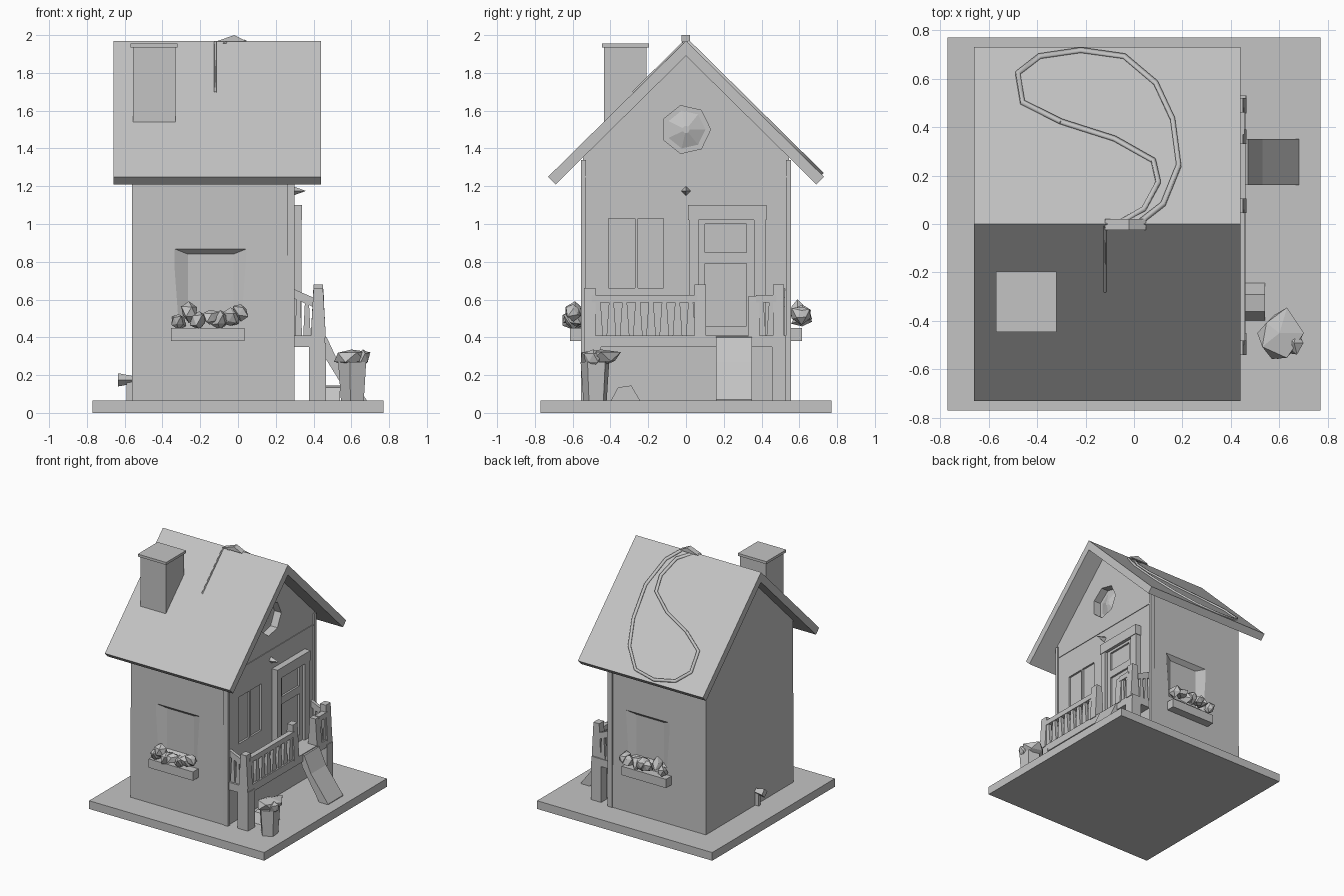
import bpy, bmesh, math, random
from mathutils import Vector, Matrix

random.seed(4)
cube = bpy.data.objects.get("Cube")
if cube:
    bpy.data.objects.remove(cube, do_unlink=True)

grey = bpy.data.materials.new("plain_grey")
grey.use_nodes = True
COLOUR = (0.55, 0.55, 0.55, 1)
grey.diffuse_color = COLOUR
for node in grey.node_tree.nodes:
    if node.type == 'BSDF_PRINCIPLED':
        node.inputs["Base Color"].default_value = COLOUR


def finish(name, bm):
    bmesh.ops.recalc_face_normals(bm, faces=bm.faces)
    mesh = bpy.data.meshes.new(name)
    bm.to_mesh(mesh)
    bm.free()
    mesh.materials.append(grey)
    ob = bpy.data.objects.new(name, mesh)
    bpy.context.collection.objects.link(ob)
    return ob


def prism(name, profile, a, b, axis="x"):
    """Extrude a profile of (y, z) along x, or of (x, z) along y."""
    bm = bmesh.new()
    place = (lambda p, t: (t, *p)) if axis == "x" else (lambda p, t: (p[0], t, p[1]))
    ends = [[bm.verts.new(place(p, t)) for p in profile] for t in (a, b)]
    for ring in ends:
        bm.faces.new(ring)
    n = len(profile)
    for i in range(n):
        j = (i + 1) % n
        bm.faces.new((ends[0][i], ends[0][j], ends[1][j], ends[1][i]))
    return finish(name, bm)


def box(name, x, y, z):
    return prism(name, [(y[0], z[0]), (y[1], z[0]), (y[1], z[1]), (y[0], z[1])], *x)


def cone(name, centre, r1, r2, depth, sides, direction=(0, 0, 1), turn=0.0):
    bm = bmesh.new()
    aim = Vector((0, 0, 1)).rotation_difference(Vector(direction)).to_matrix().to_4x4()
    bmesh.ops.create_cone(bm, cap_ends=True, segments=sides, radius1=r1, radius2=r2, depth=depth,
                          matrix=Matrix.Translation(centre) @ aim @ Matrix.Rotation(turn, 4, 'Z'))
    return finish(name, bm)


def clump(name, centre, size, jitter=0.3):
    """Crumpled low-poly foliage."""
    bm = bmesh.new()
    bmesh.ops.create_icosphere(bm, subdivisions=1, radius=1)
    for v in bm.verts:
        v.co *= 1 + random.uniform(-jitter, jitter * 0.5)
        v.co = Vector(c + s * k for c, s, k in zip(centre, size, v.co))
    return finish(name, bm)


def cut(target, cutter):
    mod = target.modifiers.new(cutter.name, 'BOOLEAN')
    mod.operation = 'DIFFERENCE'
    mod.solver = 'EXACT'
    mod.object = cutter
    cutter.hide_render = True
    cutter.hide_set(True)


# Ground slab, house walls and roof
box("ground_slab", (-.77, .77), (-.77, .77), (0, .065))
walls = prism("house_walls", [(-.55, .05), (.55, .05), (.545, 1.38), (0, 1.92), (-.545, 1.38)], -.56, .29)
RIDGE, SLOPE = 1.97, .986
prism("roof", [(-.73, 1.25), (0, RIDGE), (.73, 1.25), (.69, 1.21), (0, 1.89), (-.69, 1.21)], -.66, .44)

# Chimney with a thin cap
box("chimney", (-.555, -.33), (-.435, -.21), (1.5, 1.94))
box("chimney_cap", (-.57, -.32), (-.445, -.195), (1.935, 1.955))

# Thin raised trails on the roof
def roof_trail(name, points, thick):
    curve = bpy.data.curves.new(name, 'CURVE')
    curve.dimensions = '3D'
    curve.bevel_depth = thick
    curve.bevel_resolution = 0
    spline = curve.splines.new('POLY')
    spline.points.add(len(points) - 1)
    for p, (x, y) in zip(spline.points, points):
        p.co = (x, y, RIDGE - abs(y) * SLOPE + .004, 1)
    curve.materials.append(grey)
    ob = bpy.data.objects.new(name, curve)
    bpy.context.collection.objects.link(ob)
    bpy.ops.object.select_all(action='DESELECT')
    ob.select_set(True)
    bpy.context.view_layer.objects.active = ob
    bpy.ops.object.convert(target='MESH')

roof_trail("roof_trail", [(-.3, .42), (-.46, .5), (-.48, .62), (-.39, .69), (-.22, .715), (-.04, .69),
                          (.09, .58), (.16, .43), (.185, .24), (.12, .08), (.03, .01)], .014)
roof_trail("roof_trail_inner", [(-.3, .42), (-.08, .35), (.08, .26), (.1, .17), (.04, .06), (-.08, -.01)], .014)
roof_trail("roof_crease", [(-.12, -.01), (-.12, -.28)], .006)
prism("ridge_bump", [(-.12, 1.965), (-.02, 2.0), (.05, 1.965)], -.025, .02, axis="y")

# Recessed windows: one per side wall, one by the door, one round
def window_recess(name, x0, x1, side):
    y = .55 * side
    bm = bmesh.new()
    outer = [(x0, .5), (x1, .5), (x1 + .03, .88), (x0 - .03, .88)]
    inner = [(x0 + .07, .52), (x1 - .07, .52), (x1 - .07, .84), (x0 + .07, .84)]
    rings = [[bm.verts.new((x, y + d * side, z)) for x, z in pts]
             for pts, d in ((outer, .01), (inner, -.035))]
    for ring in rings:
        bm.faces.new(ring)
    for i in range(4):
        j = (i + 1) % 4
        bm.faces.new((rings[0][i], rings[0][j], rings[1][j], rings[1][i]))
    cut(walls, finish(name, bm))

for label, cx, side in (("right", -.155, -1), ("left", -.055, 1)):
    window_recess(label + "_window_cutter", cx - .18, cx + .2, side)
    # Window box full of flowers
    y0, y1 = sorted((.53 * side, .615 * side))
    box(label + "_window_box", (cx - .2, cx + .19), (y0, y1), (.38, .45))
    for i in range(7):
        clump(f"{label}_flowers_{i}", (cx - .16 + i * .055, side * random.uniform(.58, .62),
                                       random.uniform(.48, .54)), (.05, .055, .055), .4)

cut(walls, box("porch_window_cutter", (.275, .32), (-.41, -.12), (.66, 1.03)))
cut(walls, cone("round_window_cutter", (.28, 0, 1.5), .13, .13, .1, 7, (1, 0, 0)))
cone("round_window_pane", (.24, 0, 1.5), .13, .02, .04, 7, (1, 0, 0))
box("porch_window_bar", (.27, .292), (-.27, -.255), (.66, 1.03))
box("gable_beam", (.28, .295), (-.53, .53), (1.245, 1.255))
for side in (-1, 1):
    box("corner_board", (.26, .3), tuple(sorted((.53 * side, .555 * side))), (.06, 1.34))

# Door with a frame, upper pane and lower panel
for y in ((.015, .065), (.36, .42)):
    box("door_post", (.28, .335), y, (.4, 1.09))
box("door_lintel", (.28, .34), (.01, .425), (1.02, 1.1))
door = box("door", (.28, .315), (.06, .365), (.4, 1.03))
cut(door, box("door_pane_cutter", (.3, .33), (.1, .32), (.85, 1.0)))
cut(door, box("door_panel_cutter", (.3, .33), (.1, .32), (.46, .79)))
cone("door_lamp", (.325, 0, 1.175), .025, 0, .07, 4, (1, 0, 0))

# Porch deck, legs and upright posts
box("porch_deck", (.28, .46), (-.54, .53), (.35, .41))
for y in ((-.54, -.45), (.455, .53)):
    box("porch_leg", (.375, .465), y, (.06, .37))
for y, top in ((-.51, .66), (.075, .68), (.36, .62), (.49, .68)):
    prism("porch_post", [(.385, .4), (.465, .4), (.45, top), (.4, top)], y - .03, y + .03, axis="y")

# Front railing with tapered balusters
def railing(start, end, count):
    box("rail", (.415, .455), (start, end), (.585, .625))
    step = (end - start) / count
    for i in range(count):
        y = start + (i + .5) * step
        prism("baluster", [(y - .026, .4), (y + .026, .4), (y + .012, .6), (y - .012, .6)], .425, .45)

railing(-.5, .06, 8)
railing(.37, .48, 2)

# Side railings slope up to the wall
for side in (-1, 1):
    a, b = sorted((.5 * side, .525 * side))
    prism("side_rail", [(.285, .61), (.4, .56), (.4, .61), (.285, .66)], a, b, axis="y")
    for x in (.32, .365):
        prism("side_baluster", [(x - .02, .4), (x + .02, .4), (x + .01, .6), (x - .01, .6)], a, b, axis="y")

# Steep ramp from the deck to the ground
prism("ramp", [(.44, .41), (.47, .4), (.53, .27), (.68, .07), (.68, .05), (.61, .05), (.45, .31)],
      .16, .35, axis="y")

# Potted plant, stone and wall tap
cone("plant_pot", (.61, -.48, .165), .065, .08, .21, 5, turn=.4)
clump("plant_leaves", (.6, -.45, .295), (.105, .115, .055))
clump("plant_leaves_small", (.66, -.49, .29), (.04, .05, .05))
prism("stone", [(-.4, .06), (-.24, .06), (-.29, .145), (-.36, .135)], .4, .54)
cone("wall_tap", (-.595, -.08, .175), .02, .035, .08, 4, (-1, 0, 0))
box("tap_pipe", (-.59, -.55), (-.09, -.07), (.06, .18))
